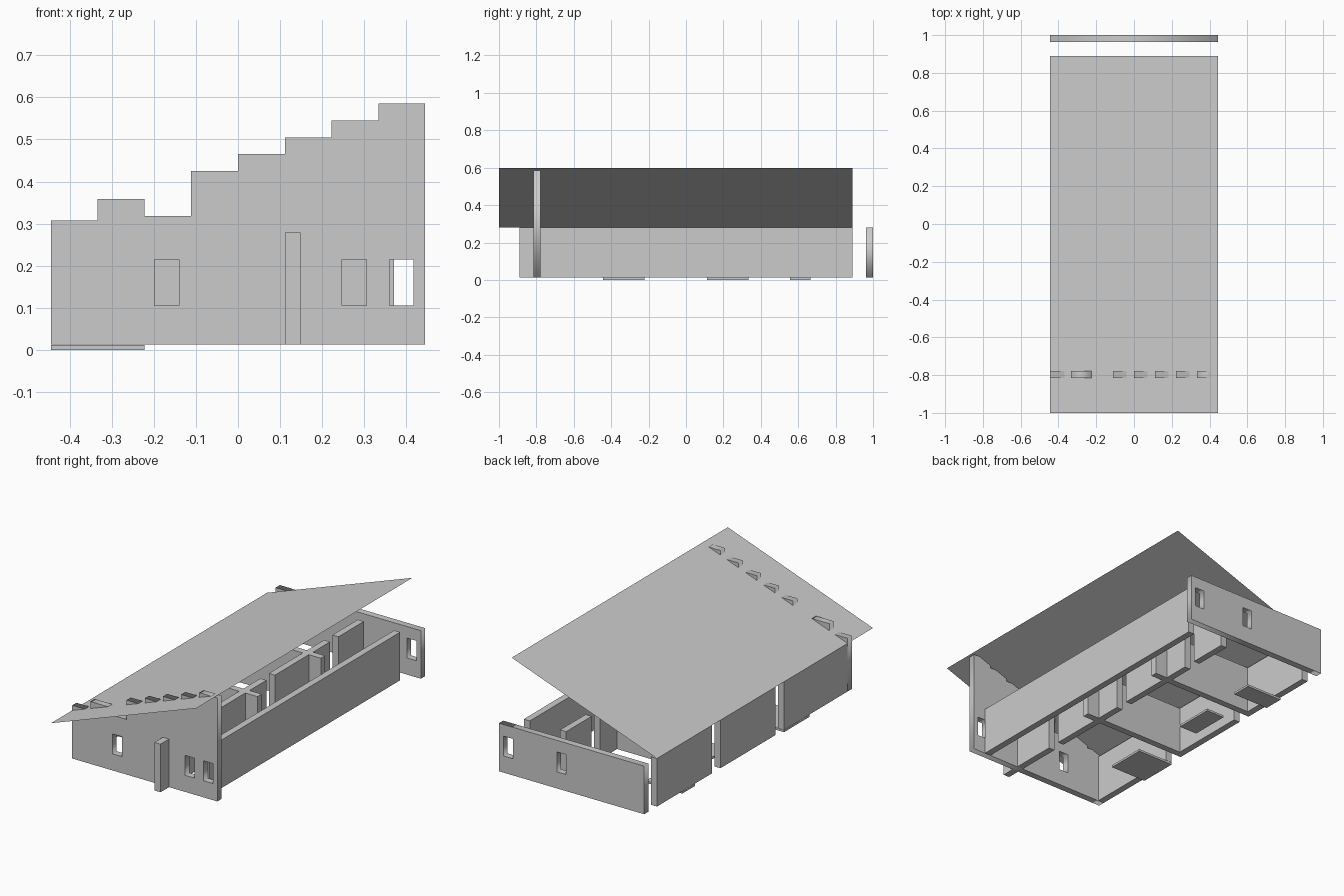
import bpy
import math

if "Cube" in bpy.data.objects:
    bpy.data.objects.remove(bpy.data.objects["Cube"])

U = 1 / 27          # plan module: one wall thickness
Z0, Z1 = 0.013, 0.279   # wall base and standard wall top


def box(name, x0, x1, y0, y1, z0=Z0, z1=Z1):
    bpy.ops.mesh.primitive_cube_add(size=1, location=((x0 + x1) / 2, (y0 + y1) / 2, (z0 + z1) / 2))
    ob = bpy.context.object
    ob.name = name
    ob.scale = (x1 - x0, y1 - y0, z1 - z0)
    return ob


def wall(name, x0, x1, y0, y1):
    # wall given in whole plan modules
    return box(name, x0 * U, x1 * U, y0 * U, y1 * U)


def pierced_wall(name, outline, windows, y0, y1):
    # upright slab: x/z outline with rectangular window holes
    cu = bpy.data.curves.new(name, 'CURVE')
    cu.dimensions = '2D'
    cu.fill_mode = 'BOTH'
    cu.extrude = (y1 - y0) / 2
    loops = [outline]
    for a, b in windows:
        loops.append([(a, 0.105), (a, 0.215), (b, 0.215), (b, 0.105)])
    for pts in loops:
        sp = cu.splines.new('POLY')
        sp.points.add(len(pts) - 1)
        for p, (x, z) in zip(sp.points, pts):
            p.co = (x, z, 0, 1)
        sp.use_cyclic_u = True
    ob = bpy.data.objects.new(name, cu)
    bpy.context.collection.objects.link(ob)
    ob.location.y = (y0 + y1) / 2
    ob.rotation_euler.x = math.pi / 2
    bpy.ops.object.select_all(action='DESELECT')
    ob.select_set(True)
    bpy.context.view_layer.objects.active = ob
    bpy.ops.object.convert(target='MESH')
    bpy.context.object.name = name


# Stepped front wall with three windows
W = 12 * U
heights = [0.307, 0.358, 0.318, 0.425, 0.465, 0.505, 0.545, 0.585]
outline = [(W, Z0), (-W, Z0)]
for i, h in enumerate(heights):
    outline += [(-W + 3 * U * i, h), (-W + 3 * U * (i + 1), h)]
pierced_wall("front_wall", outline, [(-0.198, -0.14), (0.247, 0.305), (0.36, 0.417)], -22 * U, -21 * U)

# Free-standing back wall with two windows
pierced_wall("back_wall", [(W, Z0), (-W, Z0), (-W, Z1), (W, Z1)],
             [(0.033, 0.09), (0.36, 0.417)], 26 * U, 27 * U)

# Long right wall
wall("right_wall", 9, 10, -21, 24)

# Left wall panels separated by door gaps
for i, (a, b) in enumerate([(-21, -6), (-4, 9), (11, 24)]):
    wall(f"left_wall_{i + 1}", -12, -11, a, b)

# Corridor wall, split by doors; the first part runs out through the front wall
for i, (a, b) in enumerate([(-24, -14), (-12, 1), (3, 16), (18, 24)]):
    wall(f"corridor_wall_{i + 1}", 3, 4, a, b)

# Cross partitions
for i, y in enumerate([-4, 11]):
    wall(f"cross_wall_{i + 1}", -11, 6, y, y + 1)

# Thin floor plates
for i, (x0, x1, y0, y1) in enumerate([(-12, -6, -12, -6), (-9, -6, 3, 9), (-12, -6, 15, 18)]):
    box(f"floor_plate_{i + 1}", x0 * U, x1 * U, y0 * U, y1 * U, 0, Z0 - 0.001)

# Sloping sheet roof
me = bpy.data.meshes.new("roof")
me.from_pydata([(-W, -1, 0.279), (W, -1, 0.599), (W, 24 * U, 0.599), (-W, 24 * U, 0.279)], [], [(0, 1, 2, 3)])
bpy.context.collection.objects.link(bpy.data.objects.new("roof", me))
